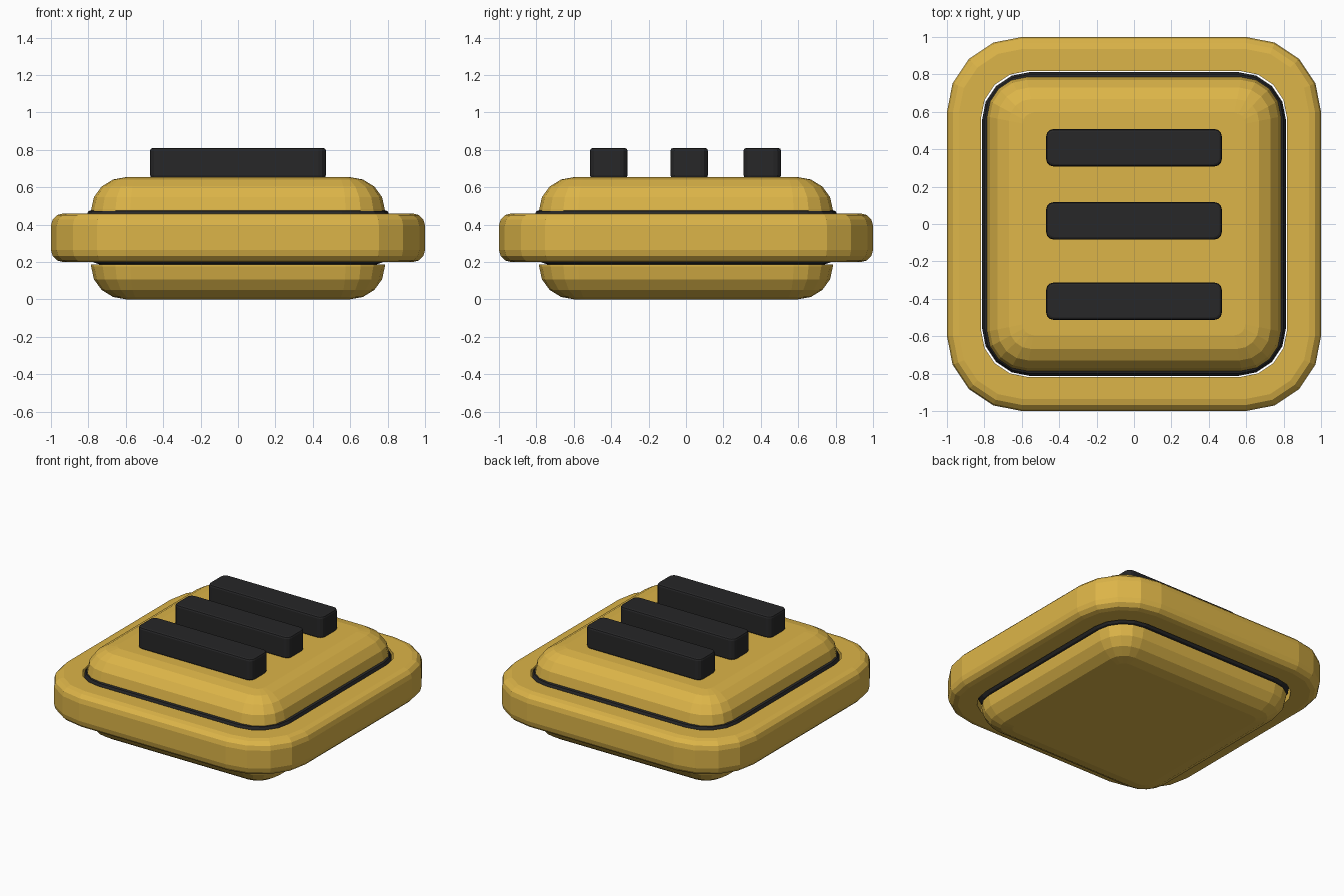
import bpy, bmesh
from math import sin, cos, pi

if "Cube" in bpy.data.objects:
    bpy.data.objects.remove(bpy.data.objects["Cube"])

SEG = 4  # facets per rounded corner


def material(name, rgb):
    m = bpy.data.materials.new(name)
    m.diffuse_color = (*rgb, 1)
    m.use_nodes = True
    m.node_tree.nodes["Principled BSDF"].inputs["Base Color"].default_value = m.diffuse_color
    return m


YELLOW = material("yellow", (0.72, 0.46, 0.065))
BLACK = material("black", (0.02, 0.02, 0.021))


def rounded_square(half, r, z):
    pts = []
    for k, (sx, sy) in enumerate([(1, 1), (-1, 1), (-1, -1), (1, -1)]):
        for i in range(SEG + 1):
            a = (k + i / SEG) * pi / 2
            pts.append((sx * (half - r) + r * cos(a), sy * (half - r) + r * sin(a), z))
    return pts


def loft(name, sections, mat, ring=False):
    """Skin rounded-square sections (half width, corner radius, z)."""
    bm = bmesh.new()
    loops = [[bm.verts.new(p) for p in rounded_square(*s)] for s in sections]
    n = len(loops[0])
    pairs = list(zip(loops, loops[1:]))
    if ring:
        pairs.append((loops[-1], loops[0]))
    for a, b in pairs:
        for i in range(n):
            j = (i + 1) % n
            bm.faces.new((a[i], a[j], b[j], b[i]))
    if not ring:
        bm.faces.new(loops[0])
        bm.faces.new(loops[-1])
    bmesh.ops.recalc_face_normals(bm, faces=bm.faces)
    return finish(name, bm, mat)


def finish(name, bm, mat):
    me = bpy.data.meshes.new(name)
    bm.to_mesh(me)
    bm.free()
    me.materials.append(mat)
    ob = bpy.data.objects.new(name, me)
    bpy.context.collection.objects.link(ob)
    return ob


# Upper and lower domed shells, mirrored in profile
def shell(name, z_rim, z_face):
    r = 0.19
    d = 1 if z_face > z_rim else -1
    secs = [(0.785, 0.21, z_rim)]
    for i in range(SEG + 1):
        a = i / SEG * pi / 2
        inset = r * (1 - cos(a))
        z = z_face - d * 0.175 * (1 - sin(a))
        secs.append((0.785 - inset, 0.21 - inset * 0.8, z))
    loft(name, secs, YELLOW)


shell("upper_shell", 0.468, 0.655)
shell("lower_shell", 0.187, 0.0)

# Outer frame with rounded outer edges and a straight hole
B = 0.065
frame = [(0.818, 0.25, 0.46), (0.818, 0.25, 0.20)]
for zc, start in ((0.20 + B, -pi / 2), (0.46 - B, 0)):
    for i in range(4):
        a = start + i / 3 * pi / 2
        inset = B * (1 - cos(a))
        frame.append((1 - inset, 0.4 - inset, zc + B * sin(a)))
loft("outer_frame", frame, YELLOW, ring=True)

# Dark seal core between the shells
loft("seal", [(0.74, 0.19, 0.187), (0.785, 0.23, 0.203), (0.812, 0.255, 0.24),
              (0.812, 0.255, 0.445), (0.80, 0.245, 0.472), (0.76, 0.20, 0.485)], BLACK)

# Three raised bars on the top face
for label, y in (("front", -0.413), ("middle", 0.017), ("rear", 0.408)):
    bm = bmesh.new()
    bmesh.ops.create_cube(bm, size=1)
    bmesh.ops.scale(bm, vec=(0.94, 0.2, 0.16), verts=bm.verts)
    bmesh.ops.translate(bm, vec=(0, y, 0.73), verts=bm.verts)
    upright = [e for e in bm.edges if abs(e.verts[0].co.z - e.verts[1].co.z) > 0.1]
    bmesh.ops.bevel(bm, geom=upright, offset=0.04, segments=3, profile=0.5, affect='EDGES')
    flat = [e for e in bm.edges if abs(e.verts[0].co.z - e.verts[1].co.z) < 0.01]
    bmesh.ops.bevel(bm, geom=flat, offset=0.014, segments=2, profile=0.5, affect='EDGES')
    finish(label + "_bar", bm, BLACK)
